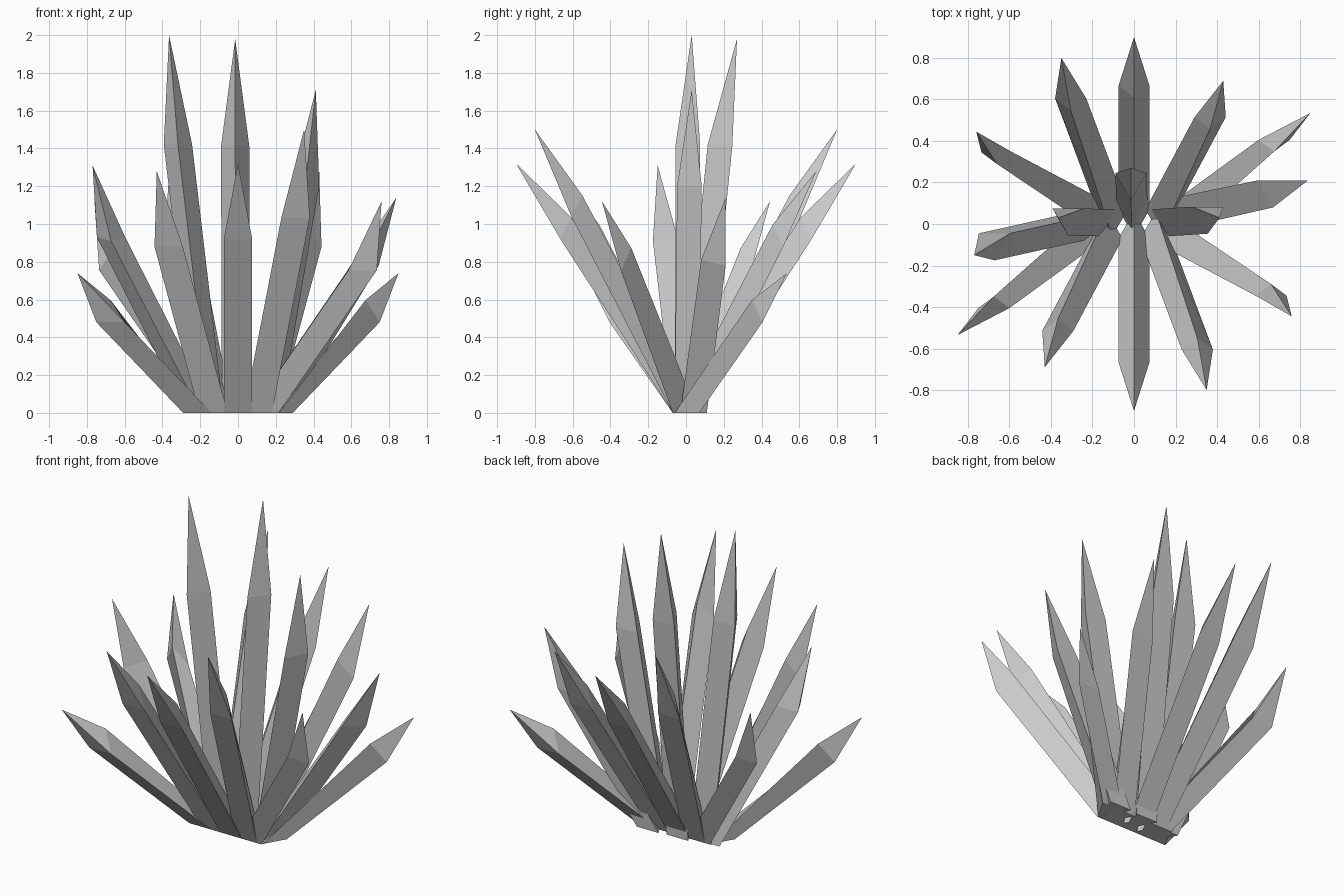
import bpy

if "Cube" in bpy.data.objects:
    bpy.data.objects.remove(bpy.data.objects["Cube"])

W = 0.075   # half width of a crystal's flat outer side


def crystal(name, base, ring, tip, ridge, base_ridge):
    """Three-sided shard: flat base triangle, shoulder triangle, pointed tip.
    base and ring are midpoints of the wide side; the ridges are (dy, dz) offsets."""
    verts = []
    for (x, y, z), (dy, dz) in ((base, (base_ridge, 0)), (ring, ridge)):
        verts += [(x - W, y, z), (x + W, y, z), (x, y + dy, z + dz)]
    verts.append(tip)
    faces = [(0, 1, 2)]
    for i in range(3):
        j = (i + 1) % 3
        faces += [(i, i + 3, j + 3, j), (i + 3, 6, j + 3)]
    if base_ridge > 0:
        faces = [f[::-1] for f in faces]
    mesh = bpy.data.meshes.new(name)
    mesh.from_pydata(verts, [], faces)
    mesh.update()
    obj = bpy.data.objects.new(name, mesh)
    bpy.context.collection.objects.link(obj)


# Leaning shards, each repeated turned half round: base x, shoulder, tip
pairs = [
    (0.00, (0.00, 0.665, 0.92), (0.00, 0.90, 1.32)),
    (-0.105, (-0.305, 0.605, 1.035), (-0.35, 0.80, 1.50)),
    (0.13, (0.367, 0.515, 0.88), (0.43, 0.69, 1.28)),
    (0.215, (0.675, 0.405, 0.48), (0.85, 0.535, 0.74)),
    (-0.14, (-0.66, 0.345, 0.755), (-0.76, 0.445, 1.12)),
]
for n, (bx, ring, tip) in enumerate(pairs):
    for s, side in ((1, "back"), (-1, "front")):
        crystal(f"{side}_crystal_{n + 1}", (s * bx, s * 0.07, 0),
                (s * ring[0], s * ring[1], ring[2]),
                (s * tip[0], s * tip[1], tip[2]),
                (-s * 0.056, 0.117), -s * 0.13)

# Upright and sideways shards with near-level shoulders
crystal("tall_left_crystal", (-0.15, 0.07, 0), (-0.318, 0.075, 1.42), (-0.365, 0.03, 2.0), (-0.13, 0), -0.13)
crystal("tall_centre_crystal", (-0.01, 0.10, 0), (-0.015, 0.245, 1.41), (-0.015, 0.27, 1.98), (-0.13, 0.01), -0.13)
crystal("tall_right_crystal", (0.15, 0.07, 0), (0.355, 0.083, 1.20), (0.412, 0.03, 1.71), (-0.13, 0), -0.13)
crystal("left_crystal", (-0.20, 0.06, 0), (-0.672, -0.045, 0.93), (-0.77, -0.15, 1.31), (-0.13, -0.02), -0.13)
crystal("right_crystal", (0.19, 0.11, 0), (0.67, 0.21, 0.78), (0.838, 0.21, 1.14), (-0.13, 0.03), -0.14)
